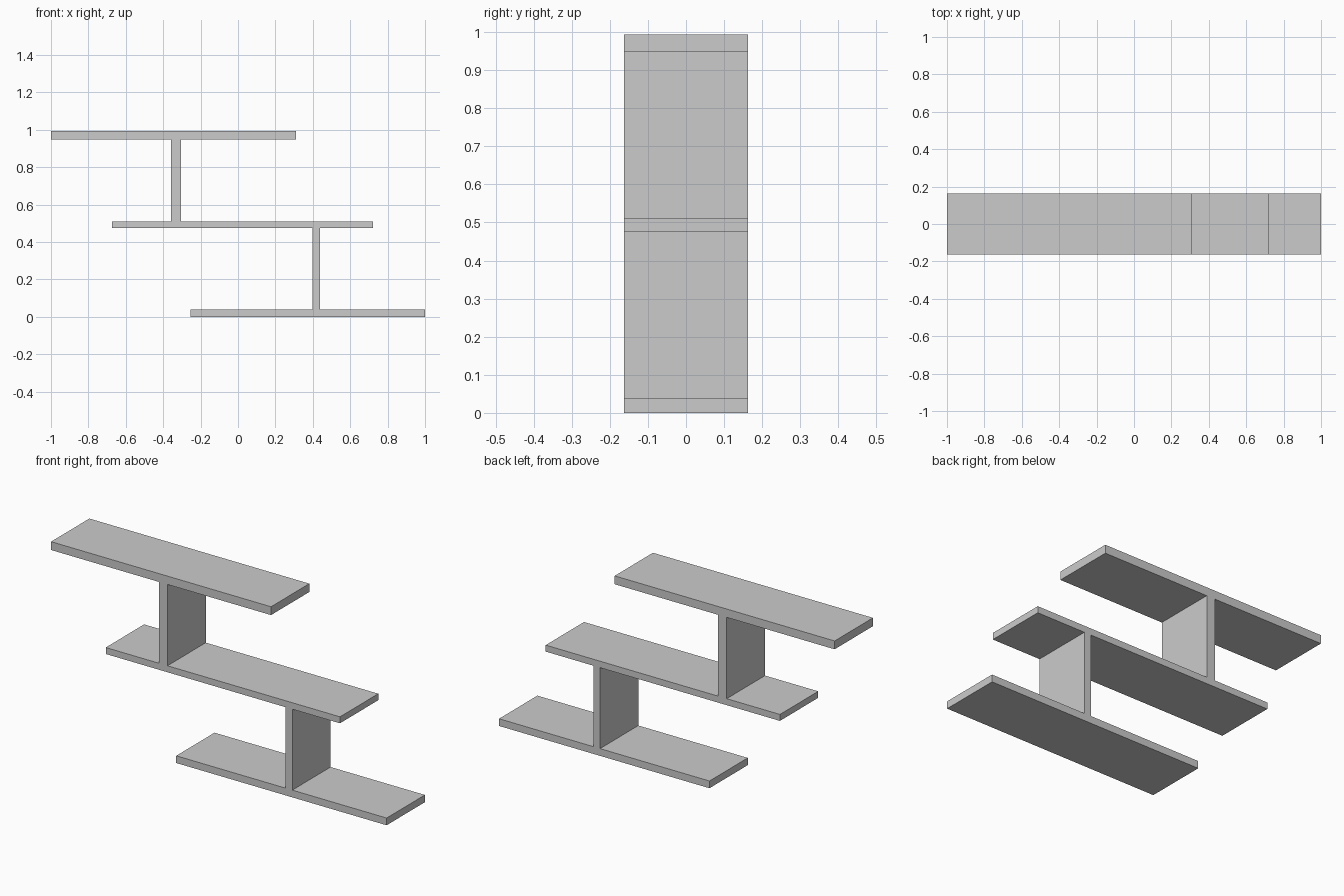
import bpy

if "Cube" in bpy.data.objects:
    bpy.data.objects.remove(bpy.data.objects["Cube"])

HALF_DEPTH = 0.163


def slab(name, x0, x1, z0, z1):
    """Box spanning the full shelf depth."""
    bpy.ops.mesh.primitive_cube_add(size=1, location=((x0 + x1) / 2, 0, (z0 + z1) / 2))
    ob = bpy.context.object
    ob.name = name
    ob.scale = (x1 - x0, 2 * HALF_DEPTH, z1 - z0)
    bpy.ops.object.transform_apply(location=False, rotation=False, scale=True)
    return ob


# Three staggered shelf boards
slab("bottom_shelf", -0.254, 1.0, 0.0, 0.039)
slab("middle_shelf", -0.674, 0.722, 0.475, 0.51)
slab("top_shelf", -1.0, 0.311, 0.948, 0.993)

# Upright dividers joining the boards
slab("lower_divider", 0.398, 0.438, 0.039, 0.475)
slab("upper_divider", -0.357, -0.306, 0.51, 0.948)
